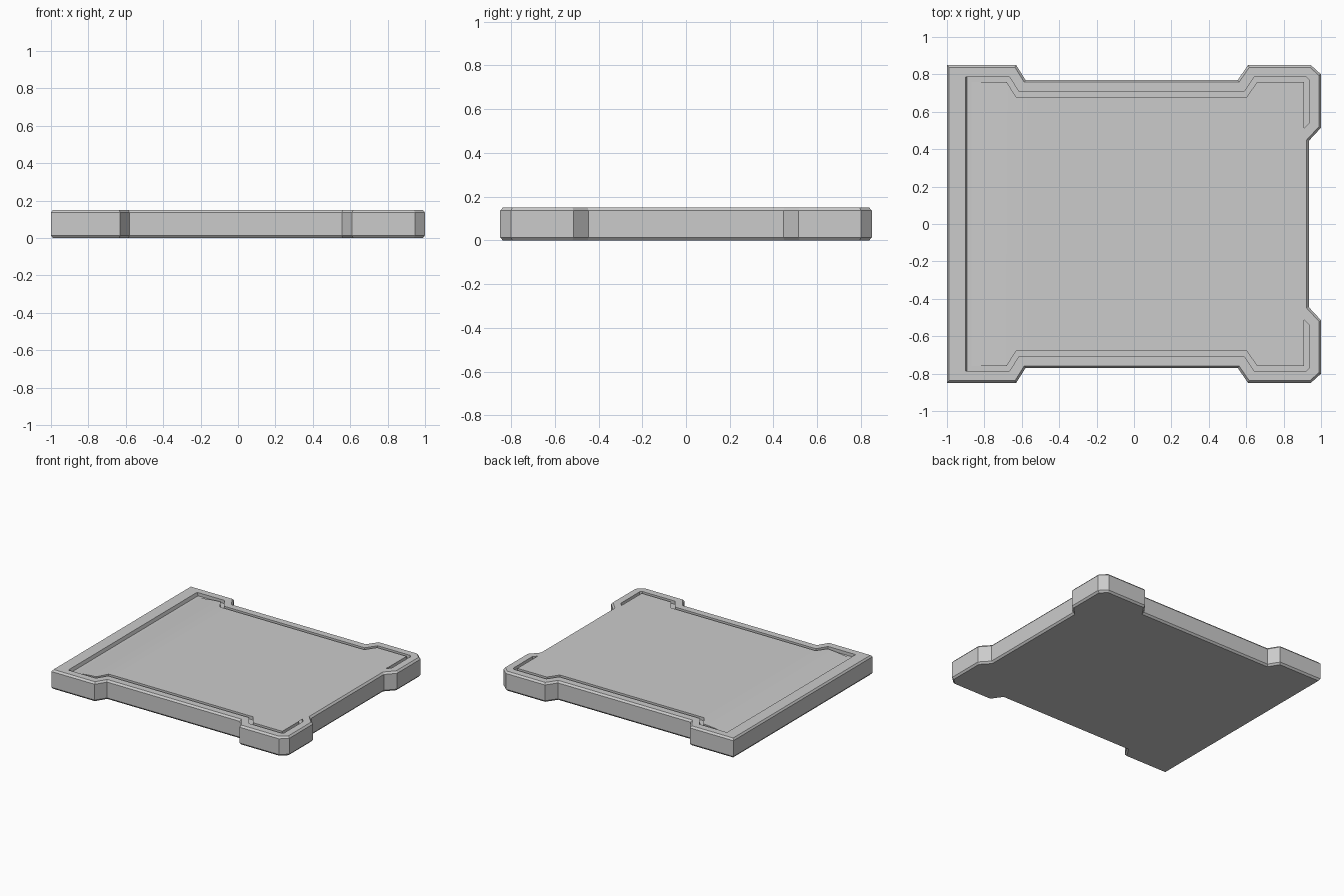
import bpy
import bmesh
from mathutils import Vector

if "Cube" in bpy.data.objects:
    bpy.data.objects.remove(bpy.data.objects["Cube"])

HEIGHT, GROOVE_Z = 0.15, 0.125

# Plan outline: back half from left to right, mirrored to the front half
half = [(-1, .85), (-.63, .85), (-.58, .77), (.555, .77), (.61, .85),
        (.945, .85), (1, .80), (1, .515), (.935, .445)]
outline = [Vector((x, -y)) for x, y in half] + [Vector(p) for p in reversed(half)]


def inset(points, d, left):
    """Mitred inward offset of a counter-clockwise loop; left edge placed at x = left."""
    out = []
    n = len(points)
    for i, p in enumerate(points):
        a = (p - points[i - 1]).normalized()
        b = (points[(i + 1) % n] - p).normalized()
        na, nb = Vector((-a.y, a.x)), Vector((-b.y, b.x))
        q = p + (na + nb) * (d / (1 + na.dot(nb)))
        if i in (0, n - 1):
            q.x = left
        out.append(q)
    return out


# Cross-section of the rim: (inset, left edge x, z), bottom to field edge
section = [
    (.012, -.99, 0), (0, -1, .014), (0, -1, HEIGHT - .014), (.012, -.99, HEIGHT),
    (.064, -.90, HEIGHT), (.064, -.892, GROOVE_Z),
    (.091, -.87, GROOVE_Z), (.091, -.87, HEIGHT),
]
bm = bmesh.new()
rings = [[bm.verts.new((p.x, p.y, z)) for p in inset(outline, d, left)]
         for d, left, z in section]
for lower, upper in zip(rings, rings[1:]):
    for i in range(len(lower)):
        j = (i + 1) % len(lower)
        bm.faces.new((lower[i], lower[j], upper[j], upper[i]))
bm.faces.new(list(reversed(rings[0])))
field = [bm.faces.new(rings[-1])]

# Cut the field into strips and dip its left end down to the groove floor
RAMP_START, RAMP_END, STEPS = -.87, -.57, 8
for k in range(1, STEPS + 1):
    x = RAMP_START + (RAMP_END - RAMP_START) * k / STEPS
    geom = list({v for f in field for v in f.verts}) + \
        list({e for f in field for e in f.edges}) + field
    res = bmesh.ops.bisect_plane(bm, geom=geom, plane_co=(x, 0, 0), plane_no=(1, 0, 0))
    field = [g for g in res['geom'] if isinstance(g, bmesh.types.BMFace)]
for v in {v for f in field for v in f.verts}:
    t = min(1, (v.co.x - RAMP_START) / (RAMP_END - RAMP_START))
    v.co.z = HEIGHT - (HEIGHT - GROOVE_Z - .0005) * (1 - t) ** 2

bmesh.ops.recalc_face_normals(bm, faces=bm.faces[:])
mesh = bpy.data.meshes.new("tray_plate")
bm.to_mesh(mesh)
bm.free()
plate = bpy.data.objects.new("tray_plate", mesh)
bpy.context.collection.objects.link(plate)

# Smooth ramp, crisp chamfers and groove walls
bpy.context.view_layer.objects.active = plate
plate.select_set(True)
bpy.ops.object.shade_smooth_by_angle(angle=.3)
